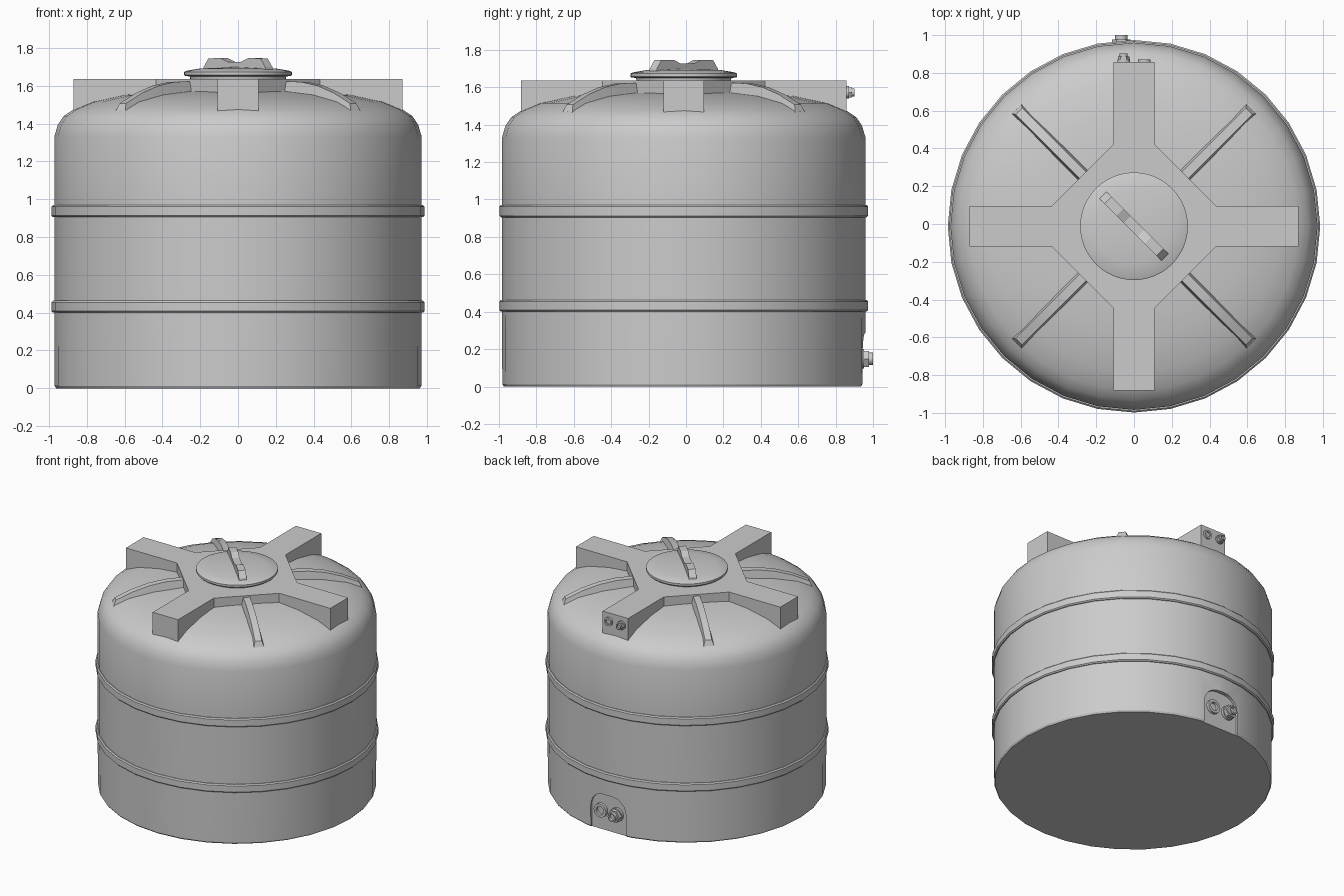
import bpy, bmesh, math
from mathutils import Matrix, Vector

if "Cube" in bpy.data.objects:
    bpy.data.objects.remove(bpy.data.objects["Cube"])

CY = -0.012                      # tank axis in y
AXIS = Matrix.Translation((0, CY, 0))
UPRIGHT = Matrix.Rotation(math.pi / 2, 4, 'X')    # local y -> z
BACKWARD = Matrix.Rotation(-math.pi / 2, 4, 'X')  # local z -> +y


def finish(name, bm, matrix, smooth=True):
    bmesh.ops.remove_doubles(bm, verts=bm.verts, dist=1e-5)
    bmesh.ops.recalc_face_normals(bm, faces=bm.faces)
    bm.transform(matrix)
    me = bpy.data.meshes.new(name)
    bm.to_mesh(me)
    bm.free()
    ob = bpy.data.objects.new(name, me)
    bpy.context.collection.objects.link(ob)
    if smooth:
        smooth_object(ob)
    return ob


def smooth_object(ob):
    bpy.ops.object.select_all(action='DESELECT')
    ob.select_set(True)
    bpy.context.view_layer.objects.active = ob
    bpy.ops.object.shade_smooth_by_angle(angle=math.radians(30))


def lathe(name, profile, segs=32, matrix=AXIS, closed=False):
    """Revolve (radius, z) points about z; closed joins last point to first."""
    bm = bmesh.new()
    rings = []
    for r, z in profile:
        if r == 0:
            rings.append([bm.verts.new((0, 0, z))] * segs)
        else:
            rings.append([bm.verts.new((r * math.cos(2 * math.pi * i / segs),
                                        r * math.sin(2 * math.pi * i / segs), z))
                          for i in range(segs)])
    pairs = list(zip(rings, rings[1:]))
    if closed:
        pairs.append((rings[-1], rings[0]))
    for a, b in pairs:
        for i in range(segs):
            j = (i + 1) % segs
            bm.faces.new(list(dict.fromkeys((a[i], a[j], b[j], b[i]))))
    return finish(name, bm, matrix)


def prism(name, pts, z0, z1, matrix=AXIS):
    """Extrude a 2D outline from z0 to z1."""
    bm = bmesh.new()
    face = bm.faces.new([bm.verts.new((x, y, z0)) for x, y in pts])
    ext = bmesh.ops.extrude_face_region(bm, geom=[face])
    bmesh.ops.translate(bm, vec=(0, 0, z1 - z0),
                        verts=[v for v in ext['geom'] if isinstance(v, bmesh.types.BMVert)])
    return finish(name, bm, matrix, smooth=False)


# Tank body with domed top
body = lathe("tank_body", [
    (0, 0), (0.962, 0), (0.970, 0.012), (0.972, 0.40), (0.972, 0.97), (0.972, 1.33),
    (0.953, 1.395), (0.922, 1.44), (0.87, 1.475), (0.775, 1.515),
    (0.6, 1.552), (0.4, 1.57), (0, 1.58)])

# Arched flat recess for the lower fittings
W, H, R = 0.15, 0.285, 0.12
arch = [(W, -0.1)]
for cx, start in ((W - R, 0), (R - W, 90)):
    for k in range(7):
        a = math.radians(start + 15 * k)
        arch.append((cx + R * math.cos(a), H - R + R * math.sin(a)))
arch.append((-W, -0.1))
cutter = prism("recess_cutter", arch, -1.2, -0.93, UPRIGHT)
cutter.hide_render = True
mod = body.modifiers.new("recess", 'BOOLEAN')
mod.operation, mod.solver, mod.object = 'DIFFERENCE', 'EXACT', cutter
bpy.context.view_layer.objects.active = body
bpy.ops.object.modifier_apply(modifier="recess")
bpy.data.objects.remove(cutter)
smooth_object(body)

# Hoop bands
for name, z0, z1 in (("lower_band", 0.40, 0.463), ("upper_band", 0.905, 0.97)):
    lathe(name, [(0.96, z0), (0.978, z0), (0.986, z0 + 0.008), (0.986, z1 - 0.008),
                 (0.978, z1), (0.96, z1)], closed=True)

# Cross-shaped top platform with chamfered inner corners
cross = []
for q in range(4):
    rot = Matrix.Rotation(q * math.pi / 2, 2)
    for p in ((0.435, -0.108), (0.87, -0.108), (0.87, 0.108), (0.435, 0.108)):
        cross.append(tuple(rot @ Vector(p)))
prism("top_cross", cross, 1.45, 1.637)

# Curved diagonal ribs
for q in range(4):
    bm = bmesh.new()
    rows = []
    for r, z, out in ((0.36, 1.625, 0), (0.5, 1.62, 0), (0.62, 1.6, 0),
                      (0.74, 1.562, 0), (0.862, 1.507, 0.02)):
        rows.append([bm.verts.new(c) for c in (
            (r + out, -0.038, z - 0.07 + out * 1.2), (r, -0.024, z),
            (r, 0.024, z), (r + out, 0.038, z - 0.07 + out * 1.2))])
    for a, b in zip(rows, rows[1:]):
        for i in range(4):
            j = (i + 1) % 4
            bm.faces.new((a[i], a[j], b[j], b[i]))
    bm.faces.new(rows[0])
    bm.faces.new(rows[-1])
    finish(f"rib_{q + 1}", bm,
           AXIS @ Matrix.Rotation(math.radians(45 + 90 * q), 4, 'Z'))

# Lid and its diagonal grip
lathe("lid", [(0, 1.62), (0.25, 1.62), (0.255, 1.65), (0.28, 1.652), (0.285, 1.658),
              (0.285, 1.674), (0.275, 1.679), (0.2, 1.692), (0, 1.70)], segs=48)
grip = [(-0.235, 1.67), (-0.23, 1.70), (-0.195, 1.745), (-0.105, 1.747), (-0.05, 1.727)]
grip += [(-x, z) for x, z in reversed(grip)]
prism("lid_grip", grip, -0.027, 0.027,
      AXIS @ Matrix.Rotation(math.radians(-45), 4, 'Z') @ UPRIGHT)


# Pipe fittings: threaded outlet with hex nut, and a short open socket
def fittings(prefix, x, y, z, s):
    left = Matrix.Translation((-x, y, z)) @ BACKWARD
    right = Matrix.Translation((x, y, z)) @ BACKWARD
    lathe(prefix + "_outlet_flange", [(0, -0.01), (0.033 * s, -0.01), (0.033 * s, 0.012 * s),
                                      (0, 0.012 * s)], 16, left)
    lathe(prefix + "_outlet_nut", [(0, 0), (0.031 * s, 0), (0.031 * s, 0.03 * s),
                                   (0, 0.03 * s)], 6, left)
    lathe(prefix + "_outlet_pipe", [(0, 0), (0.021 * s, 0), (0.021 * s, 0.044 * s),
                                    (0.015 * s, 0.044 * s), (0.015 * s, 0.031 * s),
                                    (0, 0.031 * s)], 16, left)
    lathe(prefix + "_socket", [(0, -0.01), (0.033 * s, -0.01), (0.033 * s, 0.014 * s),
                               (0.02 * s, 0.014 * s), (0.02 * s, 0.002), (0, 0.002)], 16, right)


fittings("upper", 0.055, 0.858, 1.573, 1.0)
fittings("lower", 0.067, 0.93, 0.148, 1.59 * 1.0)
